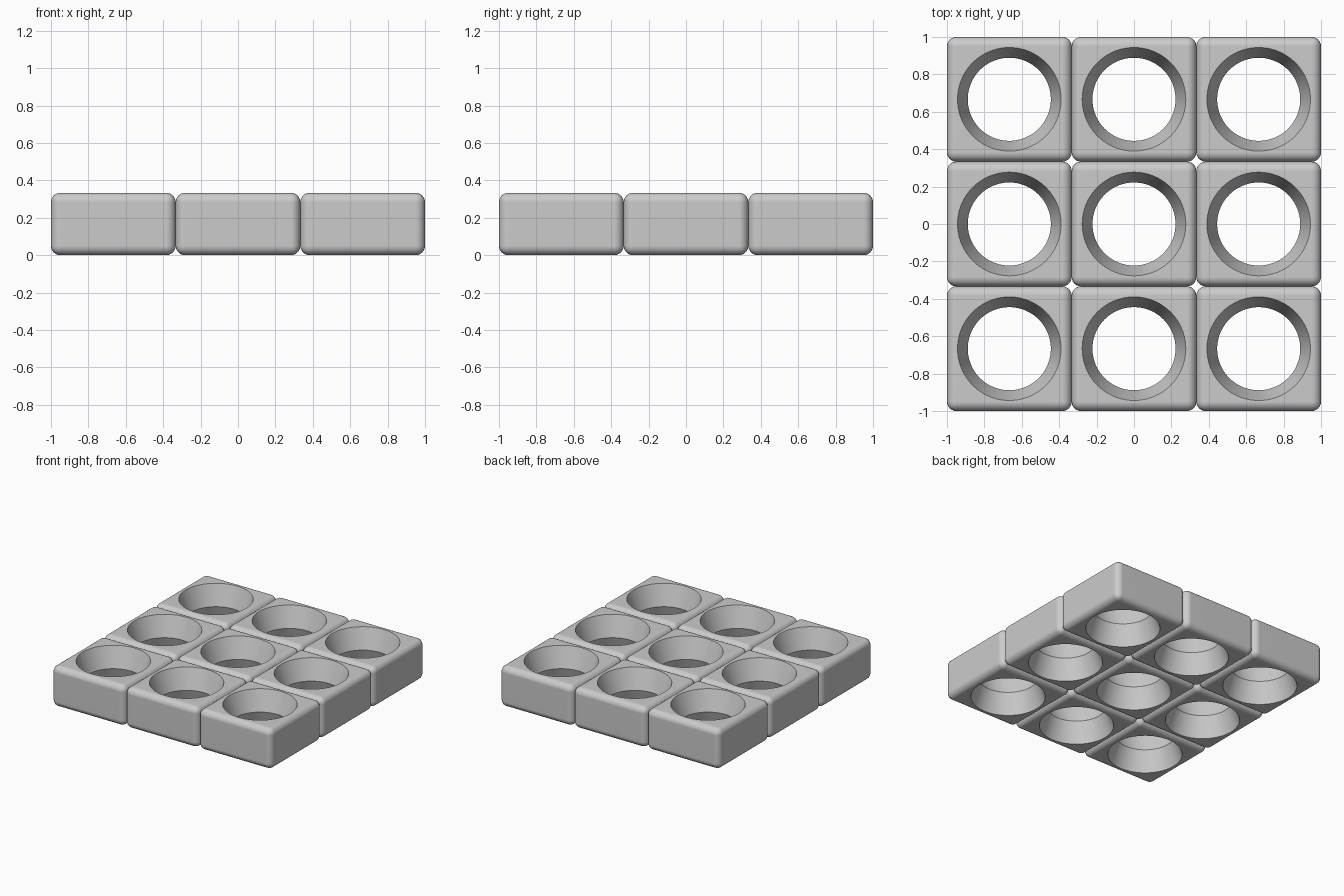
import bpy
import bmesh
import math

default = bpy.data.objects.get("Cube")
if default:
    bpy.data.objects.remove(default, do_unlink=True)

CELL = 2 / 3       # width of one block
HEIGHT = 1 / 3
ROUNDING = 0.05
RIM, WAIST = 0.277, 0.222

grey = bpy.data.materials.new("light grey")
grey.use_nodes = True
grey.diffuse_color = (0.6, 0.6, 0.6, 1)
grey.node_tree.nodes["Principled BSDF"].inputs["Base Color"].default_value = grey.diffuse_color


def add_object(name, bm):
    mesh = bpy.data.meshes.new(name)
    bmesh.ops.recalc_face_normals(bm, faces=bm.faces)
    bm.to_mesh(mesh)
    bm.free()
    obj = bpy.data.objects.new(name, mesh)
    bpy.context.collection.objects.link(obj)
    return obj


# Rounded square block
bm = bmesh.new()
bmesh.ops.create_cube(bm, size=1)
bmesh.ops.scale(bm, vec=(CELL, CELL, HEIGHT), verts=bm.verts)
bmesh.ops.translate(bm, vec=(0, 0, HEIGHT / 2), verts=bm.verts)
bmesh.ops.bevel(bm, geom=bm.edges[:], offset=ROUNDING, segments=6,
                profile=0.5, affect='EDGES')
block = add_object("block", bm)
block.data.materials.append(grey)

# Hourglass cutter: wide at both faces, narrow halfway up
bm = bmesh.new()
slope = (RIM - WAIST) / (HEIGHT / 2)
over = 0.05
profile = [(RIM + slope * over, -over), (WAIST, HEIGHT / 2),
           (RIM + slope * over, HEIGHT + over)]
sides = 96
rings = [[bm.verts.new((r * math.cos(math.tau * i / sides),
                        r * math.sin(math.tau * i / sides), z))
          for i in range(sides)] for r, z in profile]
for low, high in zip(rings, rings[1:]):
    for i in range(sides):
        j = (i + 1) % sides
        bm.faces.new((low[i], low[j], high[j], high[i]))
bm.faces.new(rings[0][::-1])
bm.faces.new(rings[-1])
cutter = add_object("hole_cutter", bm)
cutter.hide_render = True

# Cut the hole, then smooth the shading while keeping the rims sharp
cut = block.modifiers.new("hole", 'BOOLEAN')
cut.operation = 'DIFFERENCE'
cut.solver = 'EXACT'
cut.object = cutter
bpy.ops.object.select_all(action='DESELECT')
block.select_set(True)
bpy.context.view_layer.objects.active = block
bpy.ops.object.modifier_apply(modifier=cut.name)
bpy.data.objects.remove(cutter, do_unlink=True)
bpy.ops.object.shade_smooth_by_angle(angle=math.radians(28))
weighted = block.modifiers.new("flat face normals", 'WEIGHTED_NORMAL')
weighted.keep_sharp = True

# Three by three grid of blocks
rows = {-1: "front", 0: "middle", 1: "back"}
columns = {-1: "right", 0: "centre", 1: "left"}
for y, row in rows.items():
    for x, column in columns.items():
        tile = block if x == y == 0 else block.copy()
        if tile is not block:
            bpy.context.collection.objects.link(tile)
        tile.name = f"block_{row}_{column}"
        tile.location = (x * CELL, y * CELL, 0)
